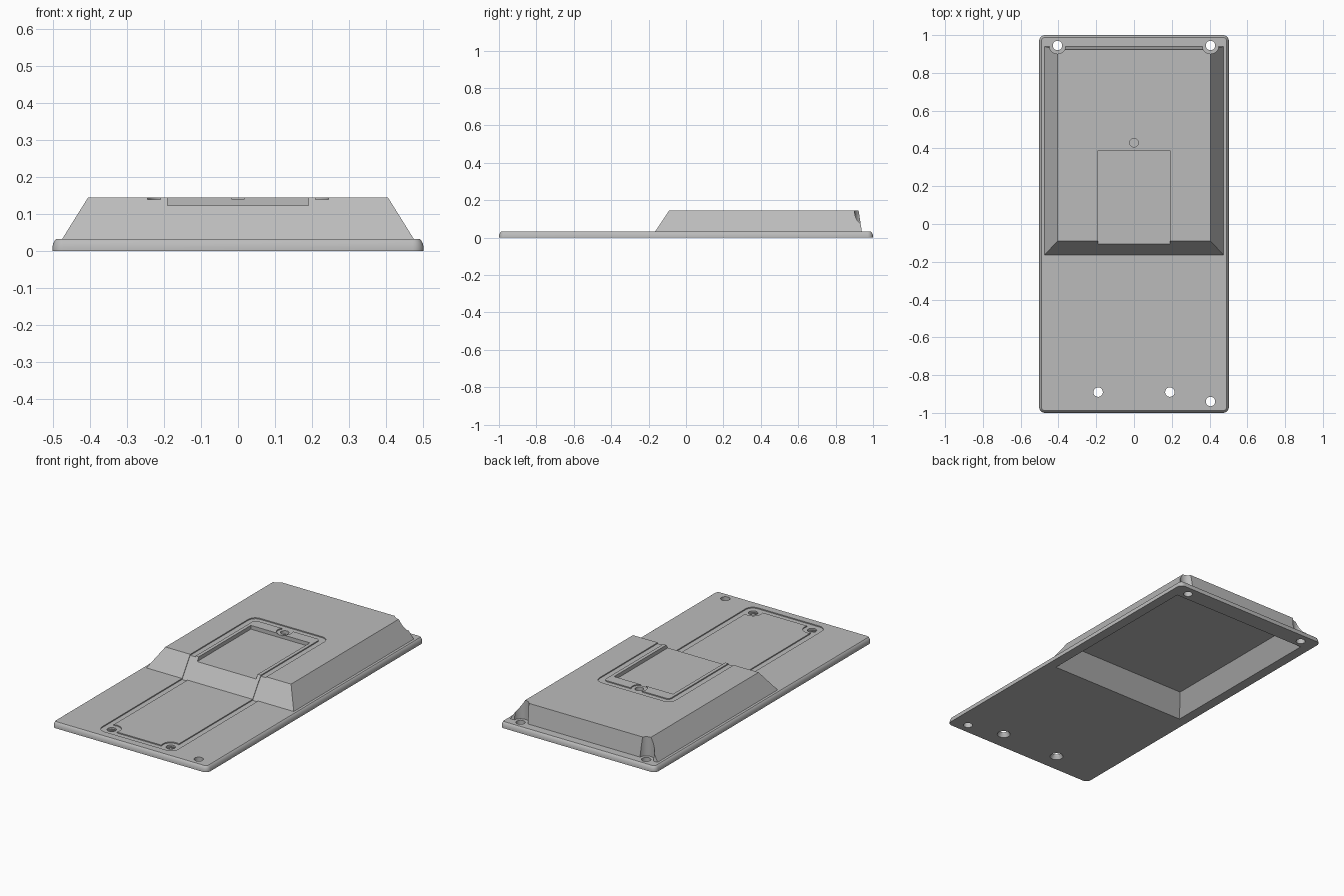
import bpy, bmesh, math

if "Cube" in bpy.data.objects:
    bpy.data.objects.remove(bpy.data.objects["Cube"], do_unlink=True)

grey = bpy.data.materials.new("plain_grey")
grey.use_nodes = True
colour = (0.5, 0.5, 0.5, 1)
grey.diffuse_color = colour
grey.node_tree.nodes["Principled BSDF"].inputs["Base Color"].default_value = colour


def rect(x, y0, y1, z, r=0.0, steps=6):
    """Rectangle outline centred on x = 0, with optional round corners."""
    if r == 0:
        return [(x, y1, z), (-x, y1, z), (-x, y0, z), (x, y0, z)]
    pts = []
    corners = [(x - r, y1 - r), (r - x, y1 - r), (r - x, y0 + r), (x - r, y0 + r)]
    for i, (cx, cy) in enumerate(corners):
        for k in range(steps + 1):
            a = math.pi / 2 * (i + k / steps)
            pts.append((cx + r * math.cos(a), cy + r * math.sin(a), z))
    return pts


def circle(x, y, z, r, n=32):
    return [(x + r * math.cos(2 * math.pi * i / n),
             y + r * math.sin(2 * math.pi * i / n), z) for i in range(n)]


def loft(name, *rings):
    """Closed solid skinned through outlines stacked from low to high."""
    bm = bmesh.new()
    loops = [[bm.verts.new(p) for p in ring] for ring in rings]
    n = len(loops[0])
    for lo, hi in zip(loops, loops[1:]):
        for i in range(n):
            j = (i + 1) % n
            bm.faces.new((lo[i], lo[j], hi[j], hi[i]))
    bm.faces.new(loops[0][::-1])
    bm.faces.new(loops[-1])
    bmesh.ops.recalc_face_normals(bm, faces=bm.faces)
    mesh = bpy.data.meshes.new(name)
    bm.to_mesh(mesh)
    bm.free()
    mesh.materials.append(grey)
    obj = bpy.data.objects.new(name, mesh)
    bpy.context.collection.objects.link(obj)
    return obj


def cylinder(x, y, z0, z1, r0, r1=None):
    return loft("cutter", circle(x, y, z0, r0), circle(x, y, z1, r1 or r0))


def combine(target, other, operation="DIFFERENCE", keep=False):
    mod = target.modifiers.new("combine", "BOOLEAN")
    mod.operation, mod.object, mod.solver = operation, other, "EXACT"
    bpy.context.view_layer.objects.active = target
    bpy.ops.object.modifier_apply(modifier=mod.name)
    if not keep:
        bpy.data.objects.remove(other, do_unlink=True)


# Base plate with a rounded upper rim
TOP, ROOF = 0.033, 0.145
rim = [(0, 0.0), (0, 0.011), (0.003, 0.021), (0.007, 0.029), (0.012, TOP)]
case = loft("back_cover", *[rect(0.502 - d, d - 1, 1 - d, z, 0.03 - d) for d, z in rim])

# Raised housing with sloping sides
housing = loft("housing", rect(0.483, -0.174, 0.942, 0.02),
               rect(0.405, -0.09, 0.923, ROOF))
combine(case, housing, "UNION")

# Shallow groove that follows the surface around the cover panel
lowered = case.copy()
lowered.data = case.data.copy()
bpy.context.collection.objects.link(lowered)
lowered.location.z = -0.006
bpy.context.view_layer.update()
island = loft("island", rect(0.21, -0.91, 0.455, 0.005, 0.02),
              rect(0.21, -0.91, 0.455, 0.21, 0.02))
for x, y, r in [(-0.19, -0.89, 0.05), (0.19, -0.89, 0.05), (0, 0.43, 0.043)]:
    combine(island, cylinder(x, y, 0, 0.22, r))
groove = loft("groove", rect(0.245, -0.945, 0.49, 0.01, 0.045),
              rect(0.245, -0.945, 0.49, 0.2, 0.045))
combine(groove, island)
combine(groove, lowered)
combine(case, groove)

# Label recess, open towards the front slope
combine(case, loft("recess", rect(0.19, -0.15, 0.39, 0.123), rect(0.19, -0.15, 0.39, 0.2)))

# Hollow underside
combine(case, loft("cavity", rect(0.45, -0.147, 0.9, -0.01), rect(0.376, -0.053, 0.885, 0.108)))

# Corner notches and through holes
for x in (-0.405, 0.405):
    combine(case, cylinder(x, 0.945, TOP, 0.2, 0.044))
    combine(case, cylinder(x, 0.945, -0.1, 0.1, 0.025))
combine(case, cylinder(0.405, -0.94, -0.1, 0.1, 0.025))

# Panel screw holes, countersunk from below
for x in (-0.19, 0.19):
    combine(case, cylinder(x, -0.89, -0.1, 0.1, 0.025))
    combine(case, cylinder(x, -0.89, -0.002, 0.02, 0.037, 0.025))

# Blind screw hole behind the recess
combine(case, cylinder(0, 0.43, 0.119, 0.2, 0.023))

bpy.ops.object.select_all(action="DESELECT")
case.select_set(True)
bpy.context.view_layer.objects.active = case
bpy.ops.object.shade_smooth_by_angle(angle=math.radians(25))
